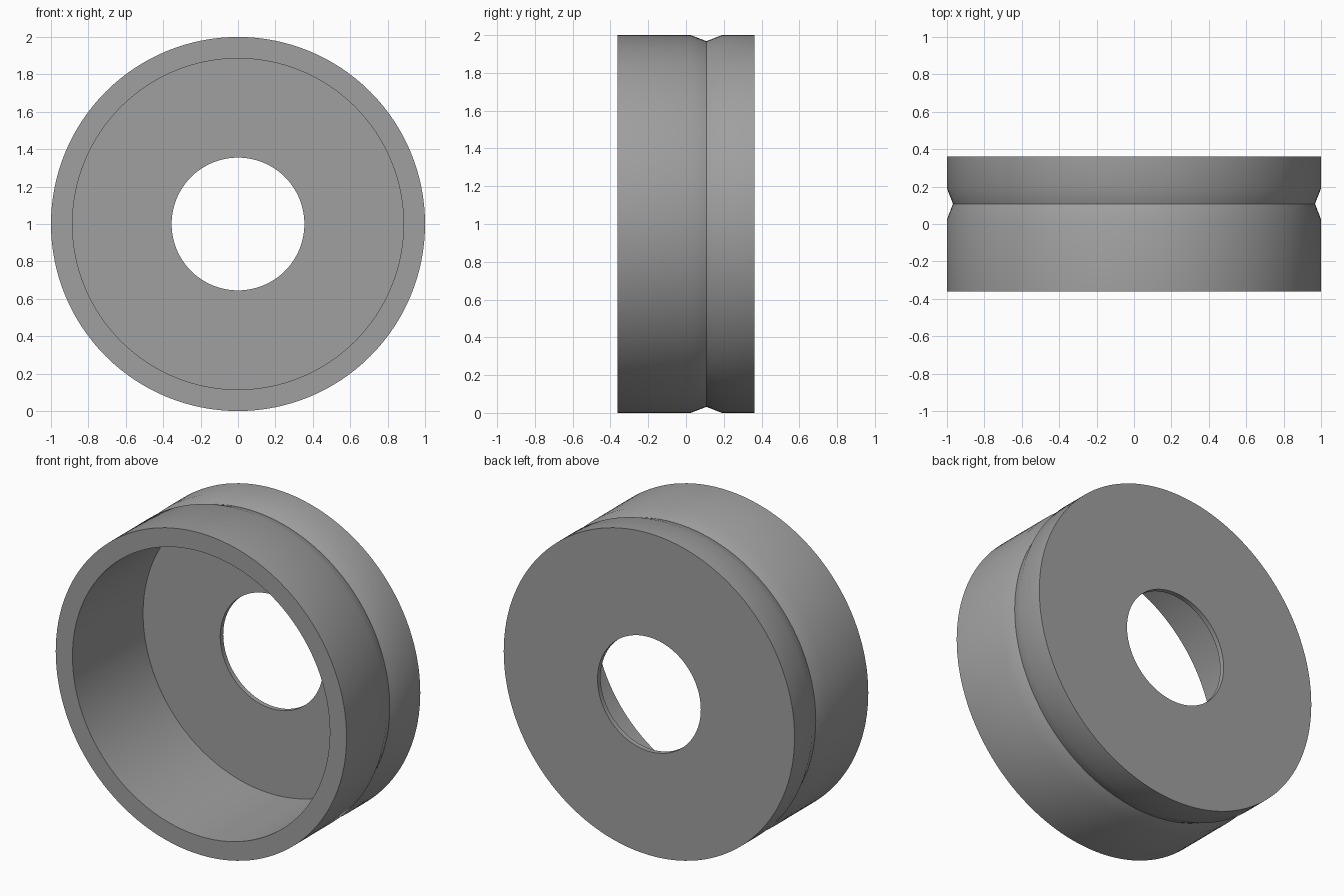
import bpy, bmesh, math
from mathutils import Matrix

if "Cube" in bpy.data.objects:
    bpy.data.objects.remove(bpy.data.objects["Cube"])

SEGMENTS = 128
HALF = 0.362        # half the depth along y
WALL = 0.03         # thickness of the back plate

# closed cross-section as (radius, y)
profile = [
    (0.885, -HALF), (1.0, -HALF),                    # front rim
    (1.0, 0.025), (0.968, 0.108), (1.0, 0.19),       # outer groove
    (1.0, HALF), (0.355, HALF),                      # back face
    (0.355, HALF - WALL), (0.885, HALF - WALL),      # hole and inner floor
]

# revolve the cross-section around the y axis
bm = bmesh.new()
rings = []
for i in range(SEGMENTS):
    a = 2 * math.pi * i / SEGMENTS
    rings.append([bm.verts.new((r * math.cos(a), y, 1 + r * math.sin(a))) for r, y in profile])
n = len(profile)
for i in range(SEGMENTS):
    a, b = rings[i], rings[(i + 1) % SEGMENTS]
    for j in range(n):
        k = (j + 1) % n
        bm.faces.new((a[j], a[k], b[k], b[j]))
bmesh.ops.recalc_face_normals(bm, faces=bm.faces)

mesh = bpy.data.meshes.new("grooved_cup_ring")
bm.to_mesh(mesh)
bm.free()
ring = bpy.data.objects.new("grooved_cup_ring", mesh)
bpy.context.collection.objects.link(ring)

# plain grey
grey = bpy.data.materials.new("grey")
grey.diffuse_color = (0.35, 0.35, 0.35, 1)
grey.use_nodes = True
grey.node_tree.nodes["Principled BSDF"].inputs["Base Color"].default_value = grey.diffuse_color
mesh.materials.append(grey)

# smooth round sides, sharp rims and groove bottom
bpy.context.view_layer.objects.active = ring
ring.select_set(True)
bpy.ops.object.shade_smooth_by_angle(angle=math.radians(30))
